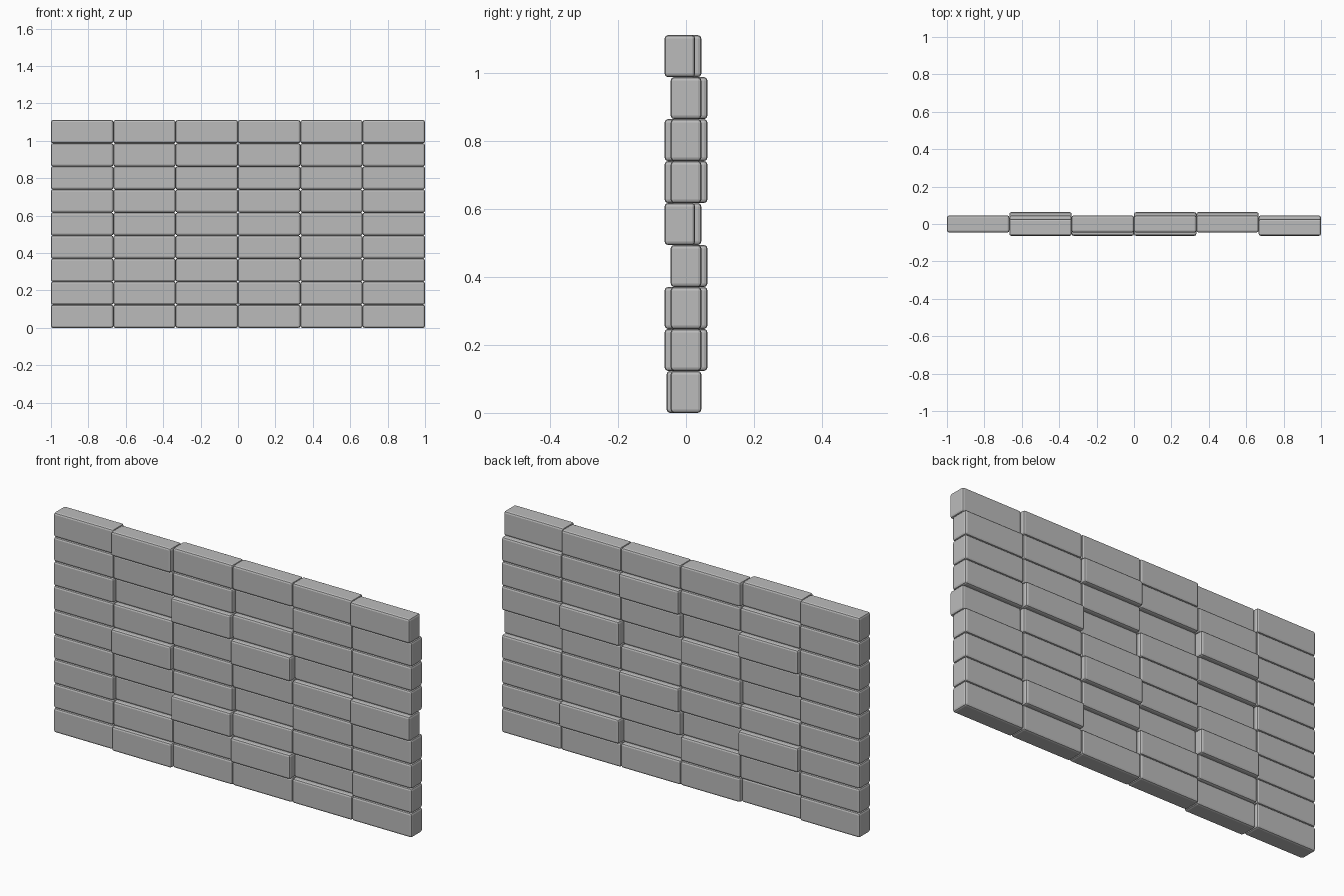
import bpy
import bmesh
from mathutils import Matrix

cube = bpy.data.objects.get("Cube")
if cube:
    bpy.data.objects.remove(cube, do_unlink=True)

COLUMNS, ROWS = 6, 9
LENGTH, HEIGHT, DEPTH = 2 / COLUMNS, 1.11 / ROWS, 0.09
BEVEL = 0.01
SHIFT = {"F": -0.018, "f": -0.012, ".": 0.0, "B": 0.018}

# Courses from bottom to top: F sits forward, B sits back
COURSES = [".f....", "...FB.", ".BF...", "...B..", ".F...F",
           "...FB.", ".BF...", "...B..", ".F...F"]

# Stone colour
stone = bpy.data.materials.new("stone grey")
stone.use_nodes = True
colour = (0.5, 0.5, 0.5, 1)
stone.diffuse_color = colour
stone.node_tree.nodes["Principled BSDF"].inputs["Base Color"].default_value = colour

# One chamfered brick shared by the whole wall
mesh = bpy.data.meshes.new("brick")
bm = bmesh.new()
bmesh.ops.create_cube(bm, size=1, matrix=Matrix.Diagonal((LENGTH, DEPTH, HEIGHT, 1)))
bmesh.ops.bevel(bm, geom=bm.edges[:], offset=BEVEL, segments=2,
                profile=0.5, affect="EDGES")
bm.to_mesh(mesh)
bm.free()
mesh.materials.append(stone)

# Stack the courses
for row, course in enumerate(COURSES):
    for col, step in enumerate(course):
        brick = bpy.data.objects.new(f"brick_row{row + 1}_column{col + 1}", mesh)
        brick.location = ((col + 0.5) * LENGTH - 1, SHIFT[step], (row + 0.5) * HEIGHT)
        bpy.context.collection.objects.link(brick)
